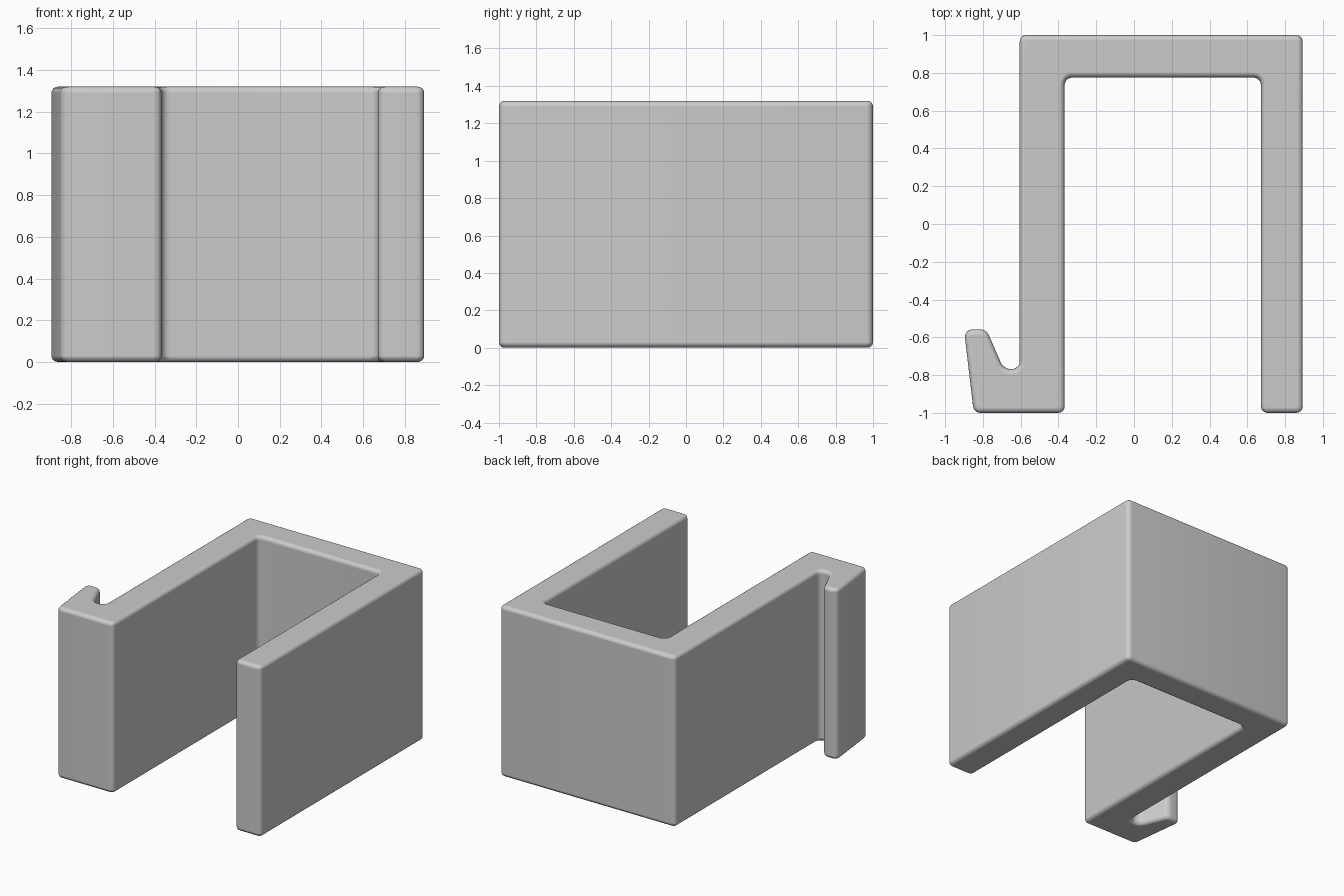
import bpy
import bmesh
from math import sin, tan
from mathutils import Vector

cube = bpy.data.objects.get("Cube")
if cube:
    bpy.data.objects.remove(cube, do_unlink=True)

HEIGHT = 1.32
RIM = 0.03
ARC_STEPS = 6

# Clip outline seen from above: x, y, corner radius
OUTLINE = [
    (-0.848, -1.0, 0.04), (-0.367, -1.0, 0.035),     # foot of the hooked arm
    (-0.367, 0.775, 0.04), (0.672, 0.775, 0.04),     # inside of the channel
    (0.672, -1.0, 0.035), (0.893, -1.0, 0.035),      # end of the plain arm
    (0.893, 1.0, 0.035), (-0.605, 1.0, 0.035),       # back wall
    (-0.605, -0.768, 0.042), (-0.69, -0.768, 0.06),  # groove behind the hook
    (-0.782, -0.558, 0.05), (-0.9, -0.558, 0.04),    # hook tip
]


def rounded(outline):
    """Replace each corner with a tangent arc."""
    points = []
    for i, (x, y, radius) in enumerate(outline):
        corner = Vector((x, y, 0))
        to_prev = (Vector((*outline[i - 1][:2], 0)) - corner).normalized()
        to_next = (Vector((*outline[(i + 1) % len(outline)][:2], 0)) - corner).normalized()
        half = to_prev.angle(to_next) / 2
        reach = radius / tan(half)
        centre = corner + (to_prev + to_next).normalized() * radius / sin(half)
        a = (corner + to_prev * reach - centre).normalized()
        b = (corner + to_next * reach - centre).normalized()
        points += [centre + a.slerp(b, k / ARC_STEPS) * radius
                   for k in range(ARC_STEPS + 1)]
    return points


# Extruded clip body
bm = bmesh.new()
base = bm.faces.new([bm.verts.new(p) for p in rounded(OUTLINE)])
top = bmesh.ops.extrude_face_region(bm, geom=[base], use_keep_orig=True)["geom"]
bmesh.ops.translate(bm, vec=(0, 0, HEIGHT),
                    verts=[v for v in top if isinstance(v, bmesh.types.BMVert)])
bmesh.ops.recalc_face_normals(bm, faces=bm.faces)
mesh = bpy.data.meshes.new("hooked_clip")
bm.to_mesh(mesh)
bm.free()
clip = bpy.data.objects.new("hooked_clip", mesh)
bpy.context.collection.objects.link(clip)

# Plain grey plastic
GREY = (0.6, 0.6, 0.6, 1)
grey = bpy.data.materials.new("grey_plastic")
grey.use_nodes = True
grey.diffuse_color = GREY
grey.node_tree.nodes["Principled BSDF"].inputs["Base Color"].default_value = GREY
mesh.materials.append(grey)

# Rounded top and bottom rims
rim = clip.modifiers.new("rounded_rims", "BEVEL")
rim.width = RIM
rim.segments = 4
rim.limit_method = "ANGLE"
rim.angle_limit = 1.0
rim.use_clamp_overlap = False
rim.harden_normals = True

bpy.ops.object.select_all(action="DESELECT")
clip.select_set(True)
bpy.context.view_layer.objects.active = clip
bpy.ops.object.shade_smooth_by_angle(angle=0.8)
